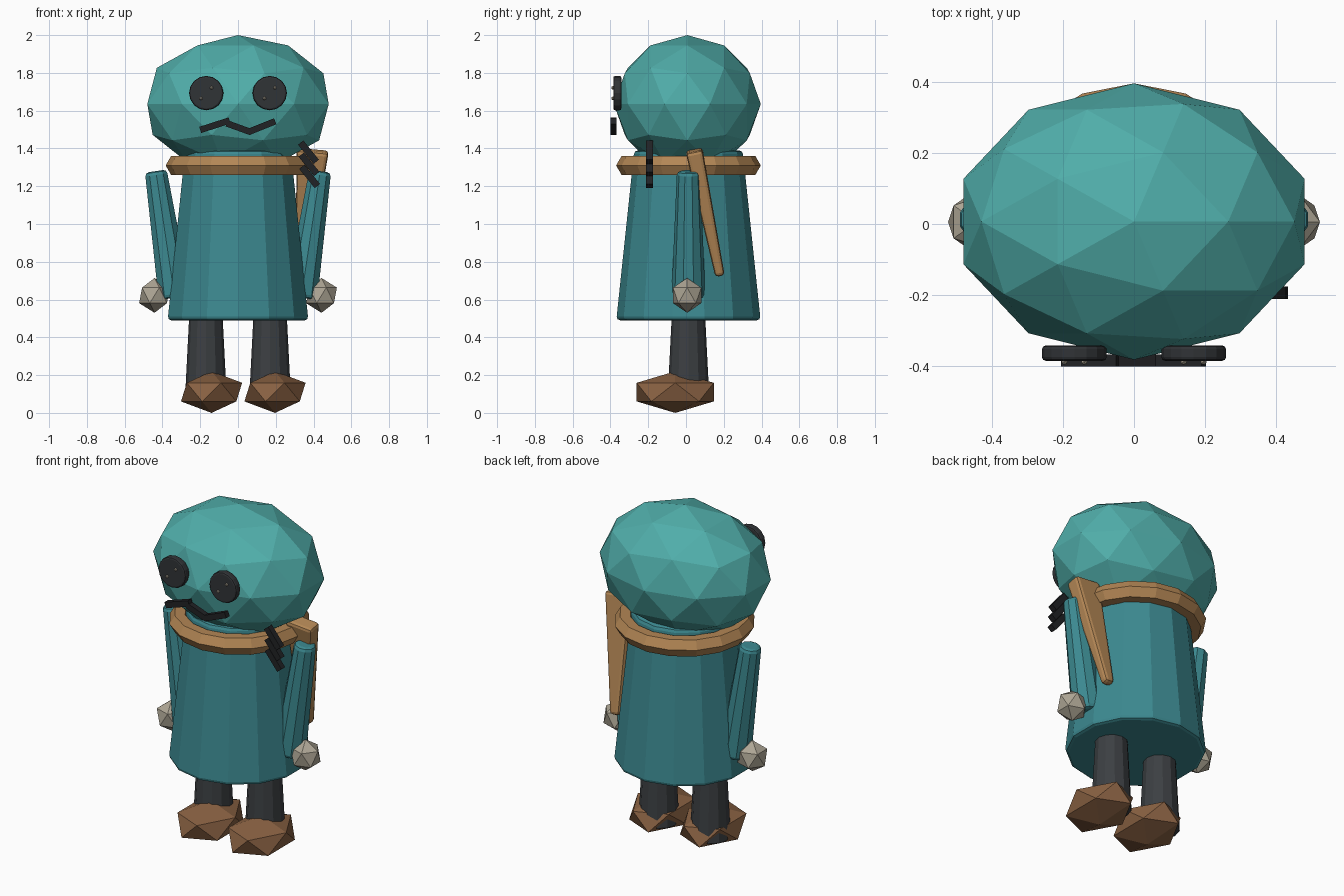
import bpy, bmesh, math
from mathutils import Vector, Matrix

if "Cube" in bpy.data.objects:
    bpy.data.objects.remove(bpy.data.objects["Cube"])


def mat(name, r, g, b):
    m = bpy.data.materials.new(name)
    m.diffuse_color = (r, g, b, 1)
    m.use_nodes = True
    m.node_tree.nodes["Principled BSDF"].inputs["Base Color"].default_value = m.diffuse_color
    return m


HOOD = mat("hood_teal", 0.08, 0.42, 0.40)
COAT = mat("coat_teal", 0.045, 0.25, 0.28)
TAN = mat("scarf_tan", 0.45, 0.24, 0.09)
BROWN = mat("boot_brown", 0.25, 0.12, 0.055)
GREY = mat("trouser_grey", 0.045, 0.05, 0.055)
PALE = mat("hand_pale", 0.42, 0.38, 0.30)
DARK = mat("button_dark", 0.03, 0.033, 0.037)
THREAD = mat("thread_black", 0.015, 0.016, 0.018)
YC = 0.013  # body axis


def finish(name, bm, material, bevel=0, segments=2):
    me = bpy.data.meshes.new(name)
    bm.to_mesh(me)
    bm.free()
    ob = bpy.data.objects.new(name, me)
    bpy.context.collection.objects.link(ob)
    me.materials.append(material)
    if bevel:
        b = ob.modifiers.new("bevel", "BEVEL")
        b.width, b.segments = bevel, segments
        b.limit_method = "ANGLE"
        b.angle_limit = math.radians(40)
    return ob


def ball(name, loc, size, material, sub):
    bm = bmesh.new()
    bmesh.ops.create_icosphere(bm, subdivisions=sub, radius=1,
                               matrix=Matrix.LocRotScale(Vector(loc), None, Vector(size)))
    return finish(name, bm, material)


def frustum(name, p0, p1, r0, r1, sides, material, bevel=0):
    a, b = Vector(p0), Vector(p1)
    d = b - a
    rot = Vector((0, 0, 1)).rotation_difference(d).to_matrix().to_4x4()
    bm = bmesh.new()
    bmesh.ops.create_cone(bm, cap_ends=True, segments=sides, radius1=r0, radius2=r1,
                          depth=d.length, matrix=Matrix.Translation((a + b) / 2) @ rot)
    return finish(name, bm, material, bevel)


def bar(name, x0, z0, x1, z1, y, thick, depth, material):
    # rectangular strip lying in an x-z plane
    dx, dz = x1 - x0, z1 - z0
    bm = bmesh.new()
    m = (Matrix.Translation(((x0 + x1) / 2, y, (z0 + z1) / 2))
         @ Matrix.Rotation(-math.atan2(dz, dx), 4, "Y")
         @ Matrix.Diagonal((math.hypot(dx, dz), depth, thick, 1)))
    bmesh.ops.create_cube(bm, size=1, matrix=m)
    return finish(name, bm, material)


# head and coat
ball("head", (0, 0.007, 1.635), (0.505, 0.389, 0.365), HOOD, 2)
frustum("coat", (0, YC, 0.49), (0, YC, 1.39), 0.382, 0.287, 14, COAT, 0.02)

# scarf ring
bpy.ops.mesh.primitive_torus_add(major_segments=16, minor_segments=6, major_radius=0.326,
                                 minor_radius=0.057, location=(0, YC, 1.31))
scarf = bpy.context.object
scarf.name = "scarf_ring"
scarf.data.materials.append(TAN)
for p in scarf.data.polygons:
    p.use_smooth = False

# scarf tail: tapered slab hanging from the side
top, low = Vector((0.395, 0.043, 1.39)), Vector((0.335, 0.18, 0.725))
axis = top - low
rot = Vector((0, 0, 1)).rotation_difference(axis).to_matrix()
bm = bmesh.new()
bmesh.ops.create_cube(bm, size=1)
for v in bm.verts:
    up = v.co.z > 0
    sx, sy = (0.17, 0.09) if up else (0.06, 0.05)
    v.co = (top if up else low) + rot @ Vector((v.co.x * sx, v.co.y * sy, 0))
finish("scarf_tail", bm, TAN, 0.018)

# paired limbs
for side, s in (("left", -1), ("right", 1)):
    frustum(side + "_arm", (s * 0.335, YC, 0.61), (s * 0.435, YC, 1.28),
            0.09, 0.061, 10, COAT, 0.02)
    ball(side + "_hand", (s * 0.442, 0.006, 0.622), (0.091, 0.088, 0.092), PALE, 1)
    frustum(side + "_leg", (s * 0.17, YC, 0.07), (s * 0.17, YC, 0.58),
            0.111, 0.085, 12, GREY, 0.01)
    ball(side + "_boot", (0.028 + s * 0.168, -0.057, 0.11), (0.181, 0.24, 0.11), BROWN, 1)

    # button eyes with thread dots
    ex, ez = s * 0.168, 1.693
    frustum(side + "_eye", (ex, -0.342, ez), (ex, -0.385, ez), 0.091, 0.091, 16, DARK, 0.01)
    for k in (-1, 1):
        ball(side + "_eye_dot", (ex + k * 0.028, -0.387, ez + k * 0.028), (0.01,) * 3, PALE, 1)

# stitched mouth
path = [(-0.2, 1.498), (-0.045, 1.548), (0.07, 1.486), (0.197, 1.544)]
bar("mouth_stitch", *path[0], *path[1], -0.384, 0.034, 0.033, THREAD)
bar("mouth_stitch", -0.06, 1.533, *path[2], -0.384, 0.034, 0.033, THREAD)
bar("mouth_stitch", 0.055, 1.487, *path[3], -0.384, 0.034, 0.033, THREAD)

# shoulder stitches
for i in range(3):
    x, z = 0.373 + 0.003 * i, 1.38 - 0.064 * i
    bar("shoulder_stitch", x - 0.041, z + 0.051, x + 0.041, z - 0.051,
        -0.193, 0.036, 0.035, THREAD)
